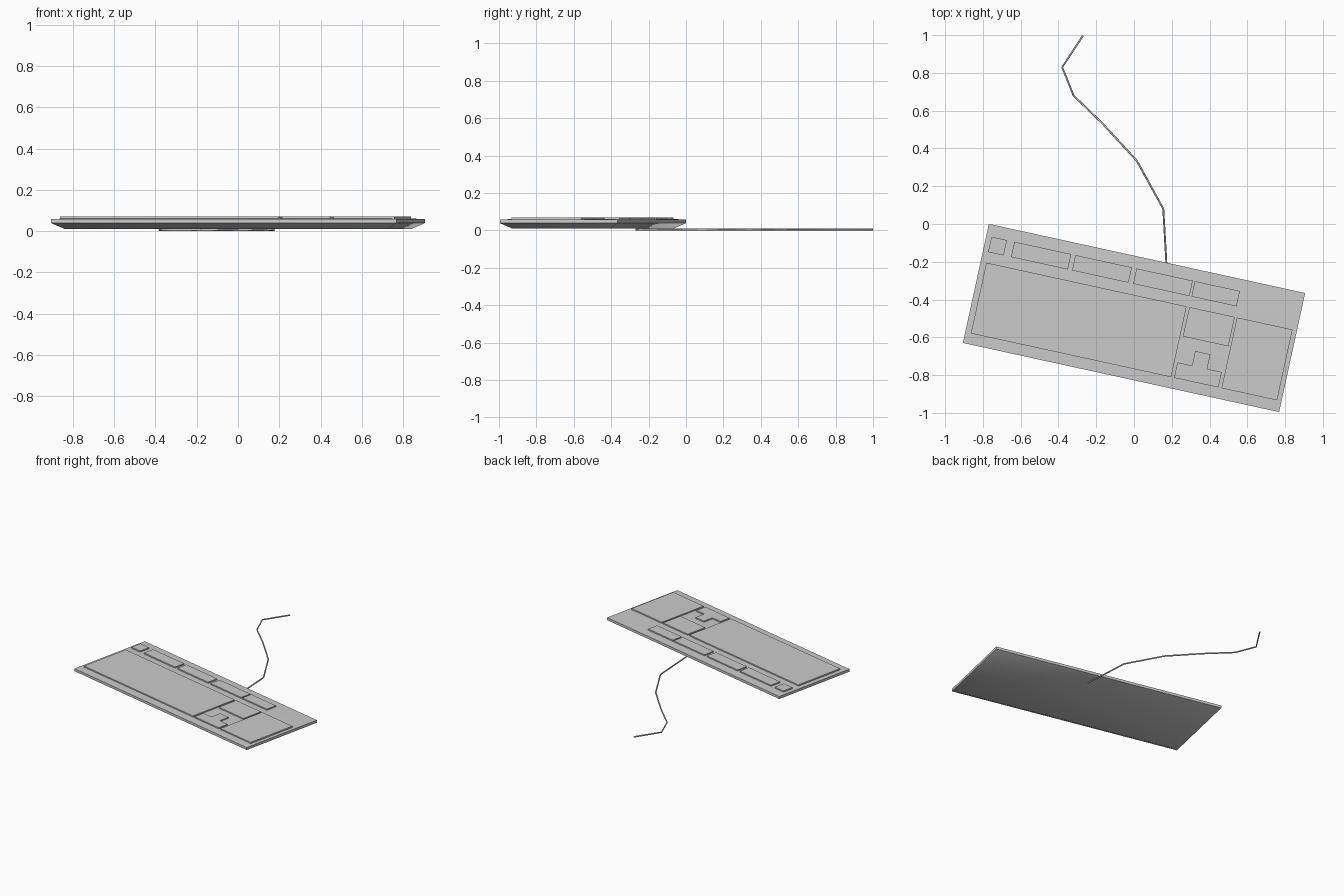
import bpy, bmesh, math
from mathutils import Matrix

if "Cube" in bpy.data.objects:
    bpy.data.objects.remove(bpy.data.objects["Cube"])

# Keyboard frame: turned slightly on the desk, in front of the cable
PLACE = Matrix.Translation((0, -0.4975, 0)) @ Matrix.Rotation(math.radians(-12.33), 4, 'Z')
HALF_L, HALF_W = 0.857, 0.3225
KEY_BOTTOM, KEY_TOP = 0.05, 0.07


def loft(name, rings):
    """Closed solid through rings of matching 3D points."""
    bm = bmesh.new()
    loops = [[bm.verts.new(p) for p in ring] for ring in rings]
    n = len(loops[0])
    for a, b in zip(loops, loops[1:]):
        for i in range(n):
            j = (i + 1) % n
            bm.faces.new((a[i], a[j], b[j], b[i]))
    bm.faces.new(loops[0][::-1])
    bm.faces.new(loops[-1])
    bmesh.ops.recalc_face_normals(bm, faces=bm.faces)
    me = bpy.data.meshes.new(name)
    bm.to_mesh(me)
    bm.free()
    ob = bpy.data.objects.new(name, me)
    bpy.context.collection.objects.link(ob)
    ob.matrix_world = PLACE
    return ob


def rect(x0, x1, y0, y1):
    return [(x0, y0), (x1, y0), (x1, y1), (x0, y1)]


def key_block(name, outline):
    return loft(name, [[(x, y, z) for x, y in outline] for z in (KEY_BOTTOM, KEY_TOP)])


# Body: sloped underside, upright rim, nearly flat top
profile = [(0.055, 0.011), (0, 0.039), (0, 0.058), (0.055, 0.061)]
body = loft("keyboard_body", [
    [(x, y, z) for x, y in rect(-HALF_L + d, HALF_L - d, -HALF_W + d, HALF_W - d)]
    for d, z in profile])
bpy.context.view_layer.objects.active = body
body.select_set(True)
bpy.ops.object.shade_smooth_by_angle(angle=math.radians(40))

# Top row: escape key and function groups
top_row = [("escape_key", -0.829, -0.745), ("function_keys_1", -0.705, -0.397),
           ("function_keys_2", -0.374, -0.068), ("function_keys_3", -0.043, 0.262),
           ("function_keys_4", 0.273, 0.517)]
for name, x0, x1 in top_row:
    key_block(name, rect(x0, x1, 0.176, 0.259))

# Main key fields
key_block("letter_keys", rect(-0.826, 0.259, -0.264, 0.119))
key_block("navigation_keys", rect(0.274, 0.52, -0.04, 0.119))
key_block("number_pad", rect(0.532, 0.833, -0.264, 0.119))

# Arrow keys: inverted T
key_block("arrow_keys", [(0.275, -0.264), (0.515, -0.264), (0.515, -0.181), (0.436, -0.181),
                         (0.436, -0.102), (0.354, -0.102), (0.354, -0.181), (0.275, -0.181)])

# Cable lying on the desk, starting under the body
path = [(0.175, -0.27), (0.155, 0.08), (0.015, 0.335), (-0.165, 0.53),
        (-0.32, 0.68), (-0.38, 0.83), (-0.27, 0.998)]
cu = bpy.data.curves.new("cable", 'CURVE')
cu.dimensions = '3D'
cu.bevel_depth = 0.005
cu.bevel_resolution = 1
cu.use_fill_caps = True
sp = cu.splines.new('POLY')
sp.points.add(len(path) - 1)
for p, (x, y) in zip(sp.points, path):
    p.co = (x, y, 0.005, 1)
bpy.context.collection.objects.link(bpy.data.objects.new("cable", cu))
